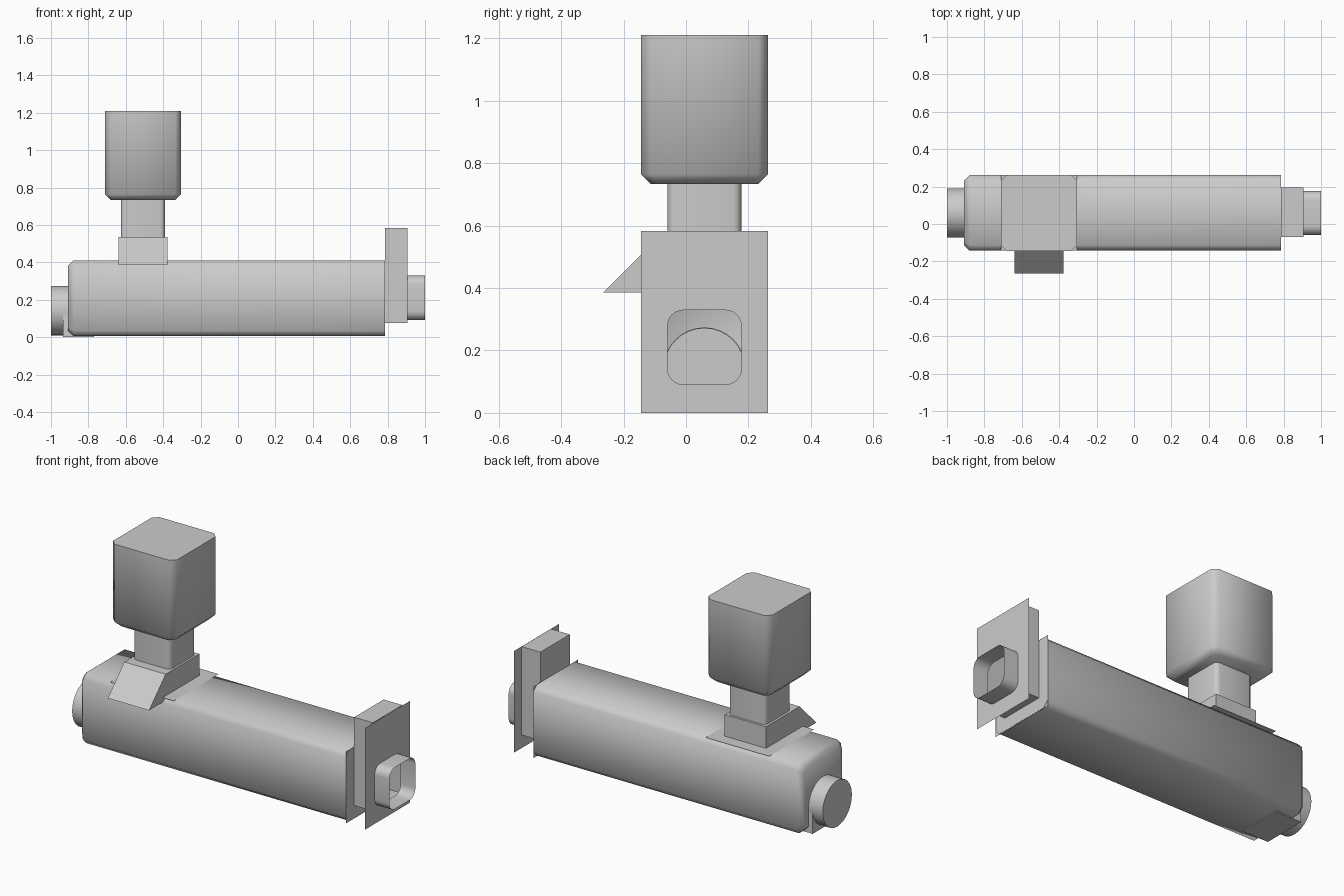
import bpy, bmesh, math

if "Cube" in bpy.data.objects:
    bpy.data.objects.remove(bpy.data.objects["Cube"])

CY = 0.059           # centre line of the machine in y
HX = -0.508          # hopper centre in x


def rrect(cu, cv, hu, hv, r=0.0, seg=1):
    """Rectangle outline with chamfered (seg=1) or rounded corners."""
    pts = []
    for i, (su, sv) in enumerate(((1, 1), (-1, 1), (-1, -1), (1, -1))):
        for k in range(seg + 1):
            a = math.pi / 2 * (i + k / seg)
            pts.append((cu + su * (hu - r) + r * math.cos(a),
                        cv + sv * (hv - r) + r * math.sin(a)))
    return pts


def loft(name, axis, rings, start=True, end=True, angle=50):
    """Skin outlines placed at given positions along an axis."""
    bm = bmesh.new()
    place = {'x': lambda u, v, t: (t, u, v),
             'y': lambda u, v, t: (u, t, v),
             'z': lambda u, v, t: (u, v, t)}[axis]
    rows = [[bm.verts.new(place(u, v, t)) for u, v in ring] for t, ring in rings]
    n = len(rows[0])
    for a, b in zip(rows, rows[1:]):
        for i in range(n):
            j = (i + 1) % n
            bm.faces.new((a[i], a[j], b[j], b[i]))
    if start:
        bm.faces.new(rows[0][::-1])
    if end and (len(rows) > 1 or not start):
        bm.faces.new(rows[-1])
    bmesh.ops.remove_doubles(bm, verts=bm.verts, dist=1e-5)
    bmesh.ops.recalc_face_normals(bm, faces=bm.faces)
    me = bpy.data.meshes.new(name)
    bm.to_mesh(me)
    bm.free()
    ob = bpy.data.objects.new(name, me)
    bpy.context.collection.objects.link(ob)
    bpy.ops.object.select_all(action='DESELECT')
    ob.select_set(True)
    bpy.context.view_layer.objects.active = ob
    bpy.ops.object.shade_smooth_by_angle(angle=math.radians(angle))
    return ob


# Long hollow body, chamfered at the closed left end, open at the right
side = rrect(CY, 0.208, 0.202, 0.203, 0.03)
loft("body", 'x', [(-0.91, rrect(CY, 0.208, 0.172, 0.173, 0.025)),
                   (-0.88, side), (0.785, side)], end=False)

# Arched housing and round pipe stub at the left end
arch = [(CY + 0.13, 0.0)]
arch += [(CY + 0.13 * math.cos(math.pi * i / 16), 0.142 + 0.13 * math.sin(math.pi * i / 16))
         for i in range(17)]
arch += [(CY - 0.13, 0.0)]
loft("inlet_housing", 'x', [(-0.935, arch), (-0.77, arch)])
disc = [(CY + 0.132 * math.cos(math.tau * i / 32), 0.142 + 0.132 * math.sin(math.tau * i / 32))
        for i in range(32)]
loft("inlet_pipe", 'x', [(-1.0, disc), (-0.905, disc)])

# Flanges, spacer box and open outlet tube at the right end
SEG = 6
hole = rrect(CY, 0.21, 0.118, 0.119, 0.05, SEG)
spacer = rrect(0.0625, 0.33, 0.133, 0.253, 0, SEG)
loft("inner_flange", 'x', [(0.784, rrect(CY, 0.207, 0.203, 0.205, 0, SEG)), (0.784, hole)],
     False, False)
loft("spacer_box", 'x', [(0.786, hole), (0.786, spacer), (0.905, spacer)], False, False)
loft("outer_flange", 'x', [(0.907, rrect(CY, 0.291, 0.203, 0.291, 0, SEG)), (0.907, hole)],
     False, False)
loft("outlet_tube", 'x', [(0.907, hole), (1.0, hole)], False, False)

# Flat seat on top of the body
loft("seat_plate", 'z', [(0.4115, rrect(HX, CY, 0.202, 0.202))], True, False)

# Sloped base block under the neck, profile in y-z
slope = [(-0.265, 0.385), (0.19, 0.385), (0.19, 0.535), (-0.115, 0.535)]
loft("sloped_base", 'x', [(-0.64, slope), (-0.378, slope)], angle=30)

# Neck and hopper
neck = rrect(HX, CY, 0.118, 0.118, 0.025, 3)
loft("neck", 'z', [(0.535, neck), (0.735, neck)])
wall = rrect(HX, CY, 0.203, 0.203, 0.03)
loft("hopper", 'z', [(0.733, rrect(HX, CY, 0.172, 0.172, 0.025)), (0.764, wall), (1.21, wall)])
